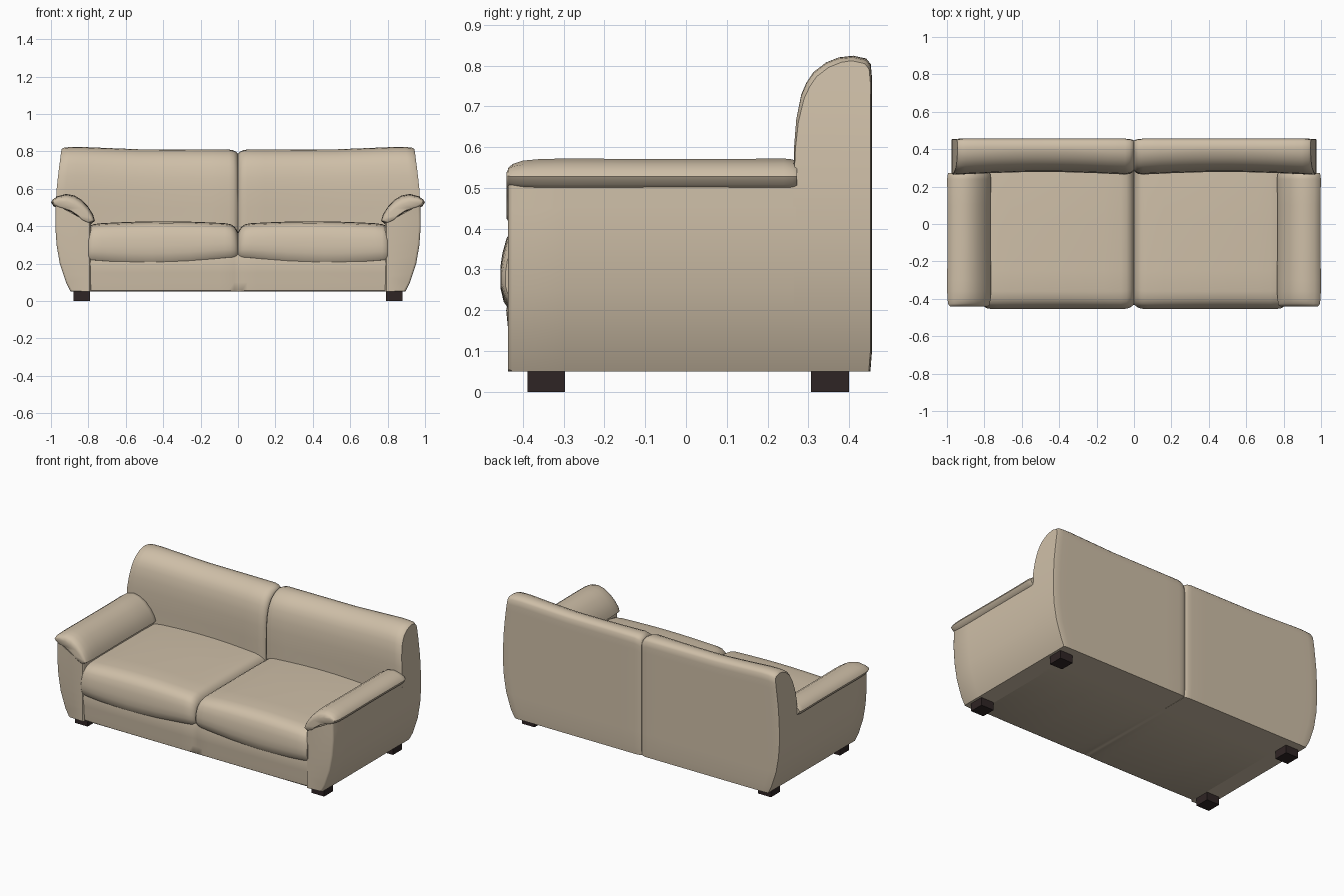
import bpy, bmesh, math
from mathutils import Vector

if "Cube" in bpy.data.objects:
    bpy.data.objects.remove(bpy.data.objects["Cube"])


def material(name, rgb):
    m = bpy.data.materials.new(name)
    m.diffuse_color = (*rgb, 1)
    m.use_nodes = True
    m.node_tree.nodes["Principled BSDF"].inputs["Base Color"].default_value = m.diffuse_color
    return m


LEATHER = material("beige leather", (0.62, 0.52, 0.39))
WOOD = material("dark wood", (0.028, 0.018, 0.018))


def loft(name, rings, mat, mirror=True):
    """Skin matching closed rings; each end is capped with a strip of quads."""
    bm = bmesh.new()
    vs = [[bm.verts.new(Vector(p)) for p in r] for r in rings]
    n = len(rings[0])
    for a, b in zip(vs, vs[1:]):
        for i in range(n):
            j = (i + 1) % n
            bm.faces.new((a[i], a[j], b[j], b[i]))
    for r in (vs[0], vs[-1]):
        for i in range(n // 2 - 1):
            bm.faces.new((r[i], r[i + 1], r[n - 2 - i], r[n - 1 - i]))
    bmesh.ops.recalc_face_normals(bm, faces=bm.faces)
    me = bpy.data.meshes.new(name)
    bm.to_mesh(me)
    bm.free()
    me.materials.append(mat)
    ob = bpy.data.objects.new(name, me)
    bpy.context.collection.objects.link(ob)
    bpy.ops.object.select_all(action='DESELECT')
    ob.select_set(True)
    bpy.context.view_layer.objects.active = ob
    bpy.ops.object.shade_smooth_by_angle(angle=math.radians(42))
    if mirror:
        mod = ob.modifiers.new("mirror", 'MIRROR')
        mod.use_mirror_merge = False
    return ob


def interp(table, t):
    for (a, fa), (b, fb) in zip(table, table[1:]):
        if t <= b:
            return fa + (fb - fa) * max(0, (t - a) / (b - a))
    return table[-1][1]


def x_out(z):
    """Outer side of the sofa, tucked in at the bottom and the top."""
    return interp([(.05, .895), (.1, .92), (.2, .953), (.3, .97), (.4, .977),
                   (.5, .975), (.6, .97), (.7, .96), (.83, .943)], z)


# Backrest: side profile swept from the middle seam to the outer end
front = [(.265, .05), (.265, .1), (.265, .2), (.265, .3), (.264, .4), (.262, .5), (.263, .6),
         (.268, .67), (.28, .73), (.293, .76), (.31, .785), (.34, .808), (.37, .82)]
rear = [(.452, .05), (.456, .1), (.456, .2), (.456, .3), (.456, .4), (.456, .5), (.456, .6),
        (.456, .67), (.456, .73), (.456, .77), (.453, .803), (.442, .817), (.41, .824)]
rings = []
for u, d in [(.001, .022), (.01, .012), (.025, .004), (.05, 0), (.15, 0), (.25, 0), (.35, 0),
             (.45, 0), (.55, 0), (.65, 0), (.75, 0), (.83, 0), (.9, 0), (.95, 0), (.985, .002), (1, .010)]:
    ring = []
    top = -.015 + .015 * interp([(0, 0), (.55, .1), (.75, .6), (.9, 1), (1, .85)], u)
    for k, (y, z) in enumerate(front + rear[::-1]):
        w = min(1, max(0, (z - .45) / .3))
        if k < len(front):
            y += d * (w if u > .5 else 1) + .016 * math.sin(math.pi * u) * min(1, z / .4)
        else:
            y -= d * .4
        z2 = z + (top - d) * w
        ring.append((u * x_out(z), y, z2))
    rings.append(ring)
loft("backrest", rings, LEATHER)

# Arm bodies: tapered side panels under the arm pads
zs = [.05, .1, .15, .2, .25, .3, .35, .4, .45, .51]
rings = []
for y, d in [(-.422, .012), (-.432, .004), (-.425, 0), (-.3, 0), (.0, 0), (.27, 0)]:
    outer = [(x_out(z) - d, y, z + (.004 if z < .06 and d else 0)) for z in zs]
    inner = [(.787 + d * .5, y, .05 + (z - .05) * .8) for z in zs]
    rings.append(outer + inner[::-1])
# front edge: first ring is the flat face, the next two round it off
rings[0] = [(x, -.436, z) for x, _, z in rings[0]]
loft("arm_body", rings, LEATHER)

# Arm pads: drooping cushions over the arms, rounded at both ends
pad = [(.765, .428), (.775, .462), (.80, .503), (.835, .54), (.875, .564), (.92, .572),
       (.965, .56), (.99, .543),
       (.999, .528), (.988, .508), (.965, .495), (.93, .49), (.89, .475), (.855, .45),
       (.825, .42), (.79, .408)]
rings = []
for y, sx, sz in [(-.44, .86, .45), (-.436, .92, .68), (-.425, .955, .82), (-.40, .985, .93),
                  (-.36, 1, .98), (-.30, 1, 1), (-.1, .985, .985), (.1, .985, .985), (.24, 1, 1),
                  (.262, .985, .97), (.272, .95, .85)]:
    ring = []
    for x, z in pad:
        mid = .435 + (x - .78) * .45     # centre line of the drooping pad
        mid = min(mid, .53)
        ring.append((.882 + (x - .882) * sx, y, mid + (z - mid) * sz))
    rings.append(ring)
loft("arm_pad", rings, LEATHER)

# Seat cushions: bulging front, curved lower edge, valley in the middle
low = [(-.405, 0), (-.435, .02), (-.447, .1), (-.455, .25), (-.455, .42), (-.45, .6),
       (-.44, .78), (-.425, .88), (-.40, .955), (-.36, .99), (-.25, 1), (0, 1), (.15, 1), (.30, .98)]
rings = []
for x, d in [(.001, .045), (.008, .03), (.02, .014), (.04, .004), (.07, 0), (.16, 0), (.26, 0),
             (.36, 0), (.46, 0), (.56, 0), (.66, 0), (.73, 0), (.77, .003), (.79, .009), (.798, .02)]:
    bot = interp([(0, .232), (.1, .225), (.2, .213), (.3, .204), (.45, .198), (.6, .201), (.8, .217)], x)
    top = .412 + .014 * math.sin(math.pi * x / .8) - d
    ring = [(x, y + d * .6, bot + (top - bot) * t) for y, t in low]
    ring += [(x, max(y, -.38), bot) if i == 0 else (x, max(y + .08, -.37), bot + .01)
             for i, (y, t) in reversed(list(enumerate(low)))]
    rings.append(ring)
loft("seat_cushion", rings, LEATHER)

# Base: front rail and underside, with a shallow dent in the middle
rail = [(-.418, .05), (-.43, .057), (-.434, .1), (-.436, .15), (-.441, .2), (-.43, .25),
        (.28, .25), (.28, .2), (.28, .15), (.28, .1), (.28, .057), (.28, .05)]
rings = []
for x in [-.8, -.6, -.4, -.2, -.1, -.05, -.02, 0, .02, .05, .1, .2, .4, .6, .8]:
    dent = .008 * math.exp(-(x / .03) ** 2) + .012 * interp([(0, 0), (.6, .1), (.8, .6)], abs(x))
    rings.append([(x, y + (dent if y < 0 and z > .055 else 0), z) for y, z in rail])
loft("base", rings, LEATHER, mirror=False)

# Feet: small dark blocks
for name, y0, y1 in [("front_foot", -.388, -.297), ("back_foot", .307, .40)]:
    loft(name, [[(.79, y0, z), (.88, y0, z), (.88, y1, z), (.79, y1, z)] for z in (0, .06)], WOOD)
